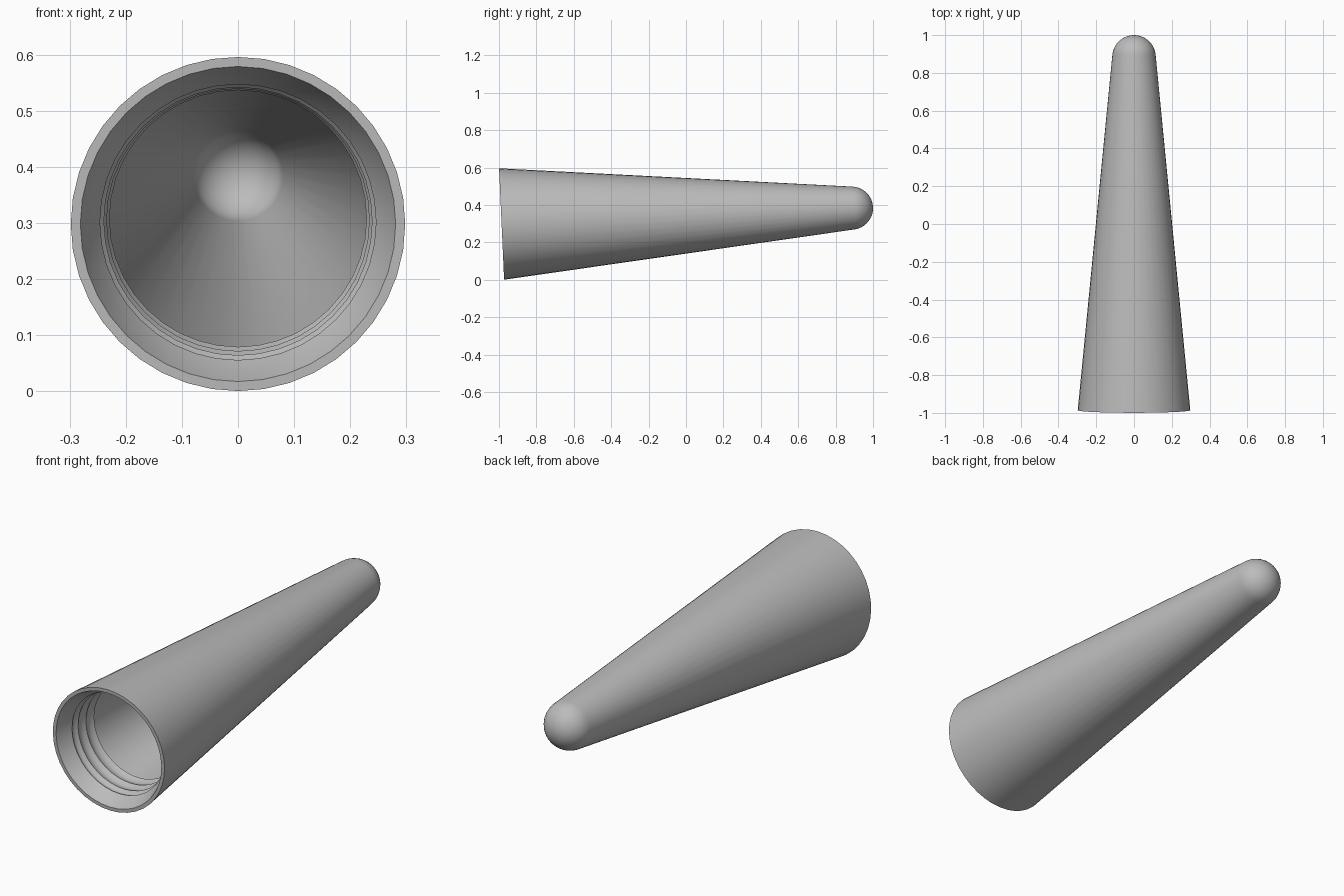
import bpy
import bmesh
from math import sin, cos, pi, radians, asin
from mathutils import Matrix

cube = bpy.data.objects.get("Cube")
if cube:
    bpy.data.objects.remove(cube, do_unlink=True)

SIDES = 40
TILT = radians(2.6)
MOUTH_RADIUS = 0.298
TIP_CENTRE = 1.873      # distance along the axis from the mouth
TIP_RADIUS = 0.115
BORE_RADIUS = 0.08
LEAN = asin((MOUTH_RADIUS - TIP_RADIUS) / TIP_CENTRE)


def dome(radius, steps=10):
    """Points of a round end, from where the taper touches it to the axis."""
    points = []
    for i in range(steps + 1):
        a = LEAN + (pi / 2 - LEAN) * i / steps
        points.append((radius * cos(a) if i < steps else 0.0,
                       TIP_CENTRE + radius * sin(a)))
    return points


def thread(crests, groove=0.009):
    """Ridges with a rounded groove between each pair."""
    points = []
    for (r0, t0), (r1, t1) in zip(crests, crests[1:]):
        points.append((r0, t0))
        for f in (0.2, 0.4, 0.6, 0.8):
            points.append((r0 + (r1 - r0) * f + groove * sin(pi * f),
                           t0 + (t1 - t0) * f))
    return points + [crests[-1]]


def lathe(name, profile, material):
    """Spin a (radius, distance) profile about the axis."""
    bm = bmesh.new()
    verts = [bm.verts.new((r, 0, t)) for r, t in profile]
    edges = [bm.edges.new(pair) for pair in zip(verts, verts[1:])]
    bmesh.ops.spin(bm, geom=verts + edges, cent=(0, 0, 0), axis=(0, 0, 1),
                   angle=2 * pi, steps=SIDES, use_merge=True)
    bmesh.ops.remove_doubles(bm, verts=bm.verts[:], dist=0.0003)
    bmesh.ops.recalc_face_normals(bm, faces=bm.faces[:])
    # Lay the axis down along y with a slight upward tilt
    bm.transform(Matrix.Translation((0, -0.986, MOUTH_RADIUS))
                 @ Matrix.Rotation(TILT - pi / 2, 4, "X"))
    mesh = bpy.data.meshes.new(name)
    bm.to_mesh(mesh)
    bm.free()
    mesh.materials.append(material)
    obj = bpy.data.objects.new(name, mesh)
    bpy.context.collection.objects.link(obj)
    bpy.ops.object.select_all(action="DESELECT")
    obj.select_set(True)
    bpy.context.view_layer.objects.active = obj
    bpy.ops.object.shade_smooth_by_angle(angle=radians(30))
    return obj


grey = bpy.data.materials.new("plain grey")
grey.use_nodes = True
grey.diffuse_color = (0.5, 0.5, 0.5, 1)
grey.node_tree.nodes["Principled BSDF"].inputs["Base Color"].default_value = (0.5, 0.5, 0.5, 1)

# Outer skin from tip to mouth, lip, threaded collar, then the hollow bore
outside = dome(TIP_RADIUS)[::-1] + [(MOUTH_RADIUS, 0)]
lip = [(0.281, 0), (0.263, 0.044)]
collar = thread([(0.246, 0.072), (0.239, 0.108), (0.234, 0.161), (0.229, 0.216)])
bore = [(0.24, 0.222)] + dome(BORE_RADIUS)
lathe("hollow_tapered_sleeve", outside + lip + collar + bore, grey)
